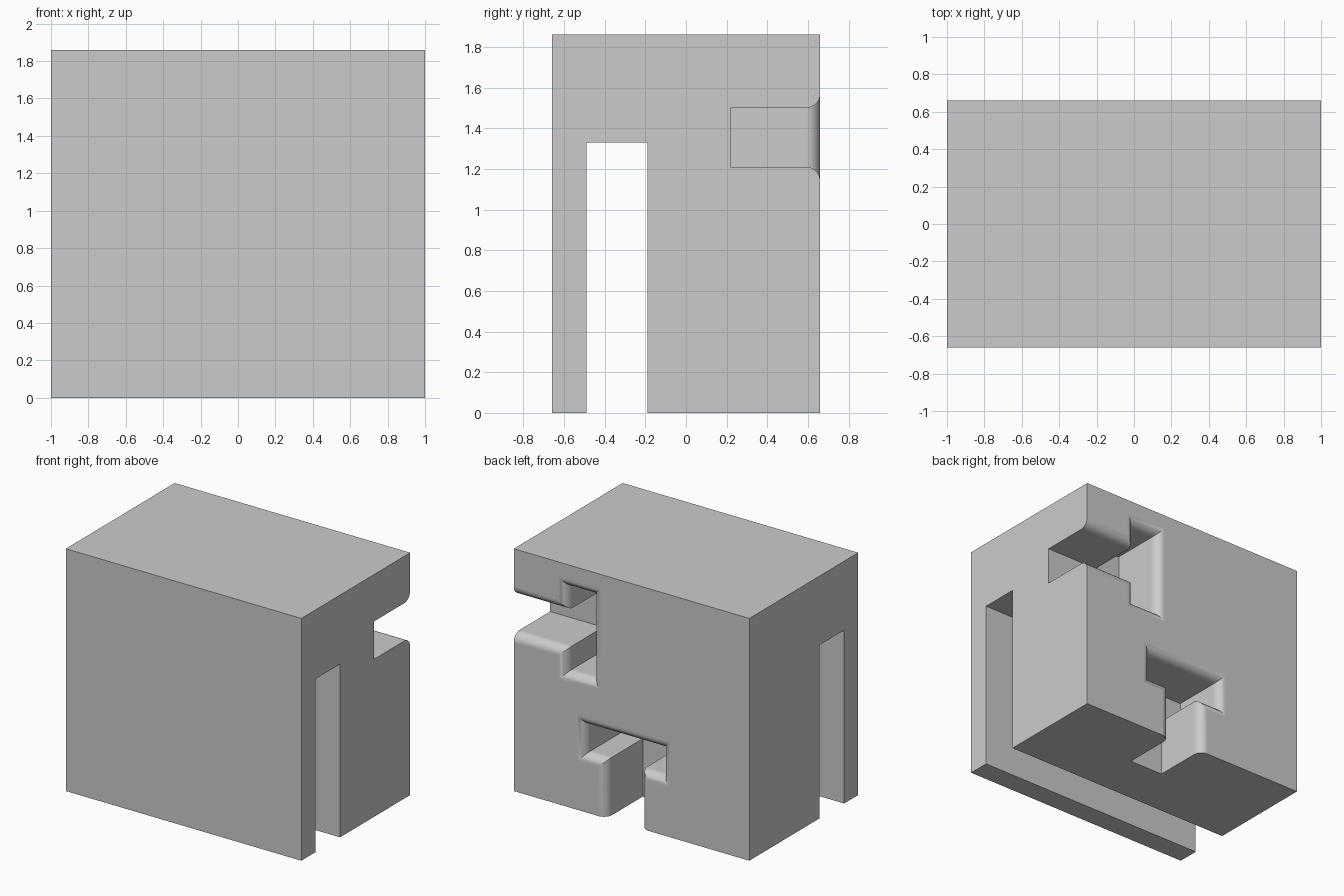
import bpy, bmesh
from math import sin, cos, pi, radians

if "Cube" in bpy.data.objects:
    bpy.data.objects.remove(bpy.data.objects["Cube"], do_unlink=True)

BACK, FLOOR, TOP = 0.66, 0.22, 1.86   # back face, slot floor, block height
R, STEPS = 0.07, 10                   # rounding of the slot mouths

grey = bpy.data.materials.new("light_grey")
grey.use_nodes = True
grey.diffuse_color = (0.6, 0.6, 0.6, 1)
grey.node_tree.nodes["Principled BSDF"].inputs["Base Color"].default_value = (0.6, 0.6, 0.6, 1)


def loft(name, rings):
    """Closed solid through a list of equally sized rings of points."""
    bm = bmesh.new()
    loops = [[bm.verts.new(p) for p in ring] for ring in rings]
    n = len(loops[0])
    for a, b in zip(loops, loops[1:]):
        for i in range(n):
            j = (i + 1) % n
            bm.faces.new((a[i], a[j], b[j], b[i]))
    bm.faces.new(loops[0])
    bm.faces.new(loops[-1])
    bmesh.ops.recalc_face_normals(bm, faces=bm.faces)
    mesh = bpy.data.meshes.new(name)
    bm.to_mesh(mesh)
    bm.free()
    mesh.materials.append(grey)
    obj = bpy.data.objects.new(name, mesh)
    bpy.context.collection.objects.link(obj)
    return obj


def tee(near, far, head, stem, end, grow):
    """T outline: u runs from the head out along the stem, v across it."""
    n, f, h, s = near - grow, far + grow, head + grow, stem + grow
    return [(n, -h), (f, -h), (f, -s), (end, -s), (end, s), (f, s), (f, h), (n, h)]


def tee_cutter(name, place, *shape):
    """T slot cutter whose mouth flares in a quarter round."""
    layers = [(FLOOR, 0)]
    for k in range(STEPS + 1):
        t = k / STEPS * pi / 2
        layers.append((BACK - R + R * sin(t), R * (1 - cos(t))))
    layers.append((BACK + 0.1, R))
    return loft(name, [[place(u, v, y) for u, v in tee(*shape, grow)]
                       for y, grow in layers])


# Block with the long slot that runs through it from side to side
profile = [(-BACK, 0), (-0.49, 0), (-0.49, 1.33), (-0.19, 1.33),
           (-0.19, 0), (BACK, 0), (BACK, TOP), (-BACK, TOP)]
block = loft("slotted_block", [[(x, y, z) for y, z in profile] for x in (-1, 1)])

# T slots in the back: one opens to the side, one opens to the bottom
cutters = [
    tee_cutter("side_slot_cutter", lambda u, v, y: (u, y, 1.355 + v),
               0.33, 0.55, 0.325, 0.145, 1.2),
    tee_cutter("bottom_slot_cutter", lambda u, v, y: (0.068 + v, y, -u),
               -0.66, -0.445, 0.325, 0.145, 0.2),
]

bpy.ops.object.select_all(action="DESELECT")
block.select_set(True)
bpy.context.view_layer.objects.active = block
for cutter in cutters:
    cutter.hide_render = True
    mod = block.modifiers.new("slot", "BOOLEAN")
    mod.operation, mod.solver, mod.object = "DIFFERENCE", "EXACT", cutter
    bpy.ops.object.modifier_apply(modifier=mod.name)
    bpy.data.objects.remove(cutter, do_unlink=True)

# Smooth roundings, flat faces
bpy.ops.object.shade_smooth_by_angle(angle=radians(30))
weighted = block.modifiers.new("flat_faces", "WEIGHTED_NORMAL")
weighted.keep_sharp = True
